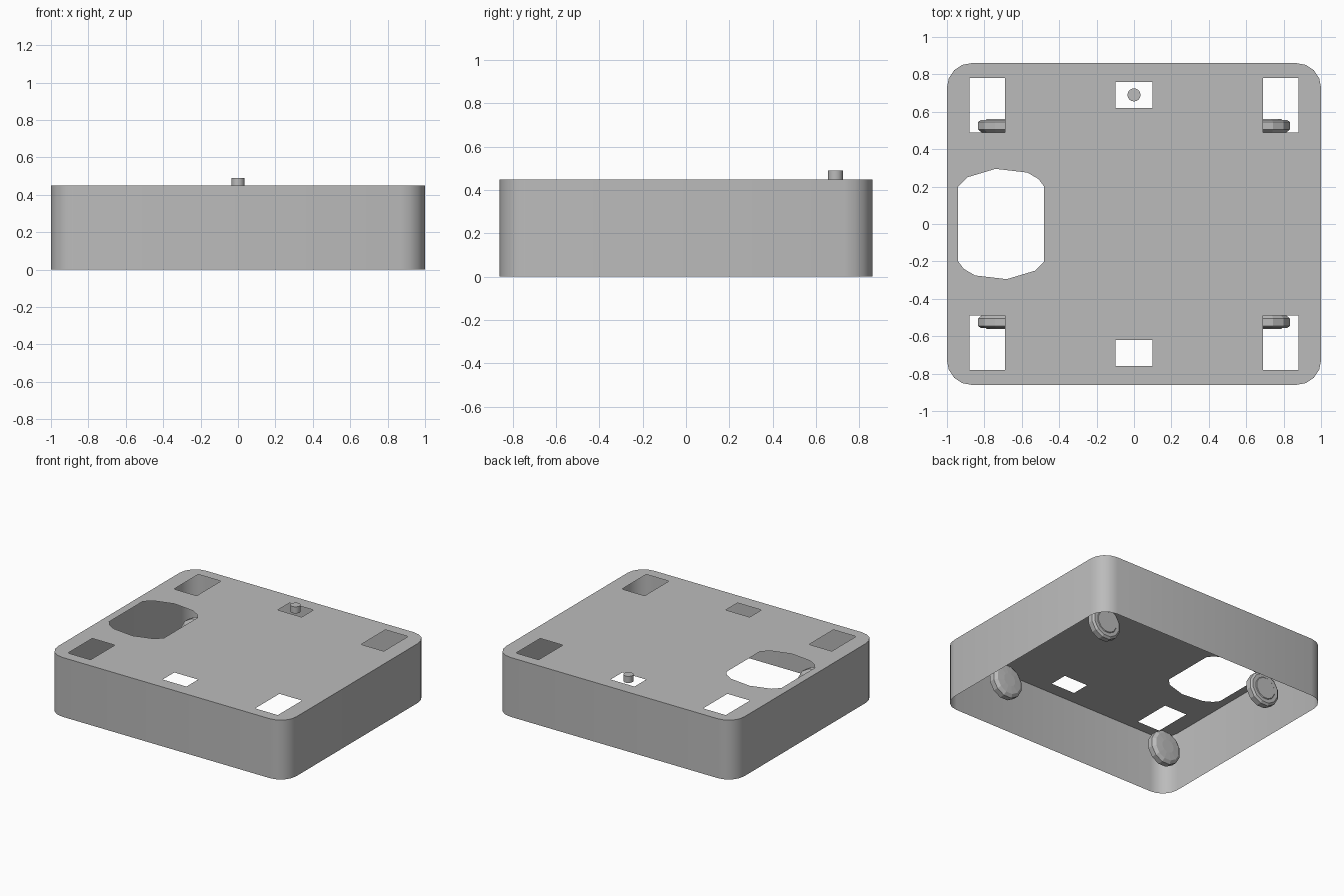
import bpy, bmesh, math
from mathutils import Matrix, Vector

cube = bpy.data.objects.get("Cube")
if cube:
    bpy.data.objects.remove(cube, do_unlink=True)

grey = bpy.data.materials.new("plain_grey")
grey.use_nodes = True
grey.diffuse_color = (0.5, 0.5, 0.5, 1)
grey.node_tree.nodes["Principled BSDF"].inputs["Base Color"].default_value = (0.5, 0.5, 0.5, 1)

HALF_X, HALF_Y, HEIGHT, CORNER = 1.0, 0.86, 0.45, 0.13


def make_object(name, bm, smooth=False):
    mesh = bpy.data.meshes.new(name)
    bm.to_mesh(mesh)
    bm.free()
    obj = bpy.data.objects.new(name, mesh)
    bpy.context.collection.objects.link(obj)
    mesh.materials.append(grey)
    if smooth:
        bpy.ops.object.select_all(action='DESELECT')
        obj.select_set(True)
        bpy.context.view_layer.objects.active = obj
        bpy.ops.object.shade_smooth_by_angle(angle=math.radians(35))
    return obj


def loop(bm, points, z):
    """Closed ring of edges at height z."""
    verts = [bm.verts.new((x, y, z)) for x, y in points]
    return [bm.edges.new((v, verts[(i + 1) % len(verts)])) for i, v in enumerate(verts)]


def rectangle(cx, cy, w, d):
    return [(cx + sx * w / 2, cy + sy * d / 2)
            for sx, sy in ((-1, -1), (1, -1), (1, 1), (-1, 1))]


def rounded_outline(segments=4):
    points = []
    for quarter, (sx, sy) in enumerate(((1, 1), (-1, 1), (-1, -1), (1, -1))):
        for i in range(segments + 1):
            a = (quarter + i / segments) * math.pi / 2
            points.append((sx * (HALF_X - CORNER) + CORNER * math.cos(a),
                           sy * (HALF_Y - CORNER) + CORNER * math.sin(a)))
    return points


def lathe(name, profile, sides, matrix, smooth=False):
    """Turn (radius, height) pairs about the local z axis and cap both ends."""
    bm = bmesh.new()
    rings = [[bm.verts.new((r * math.cos(math.tau * i / sides),
                            r * math.sin(math.tau * i / sides), h))
              for i in range(sides)] for r, h in profile]
    for low, high in zip(rings, rings[1:]):
        for i in range(sides):
            j = (i + 1) % sides
            bm.faces.new((low[i], low[j], high[j], high[i]))
    bm.faces.new(rings[0][::-1])
    bm.faces.new(rings[-1])
    bm.transform(matrix)
    bmesh.ops.recalc_face_normals(bm, faces=bm.faces)
    return make_object(name, bm, smooth)


# Thin open-bottomed shell: pierced top with walls dropped from its outline
bm = bmesh.new()
outline = loop(bm, rounded_outline(), HEIGHT)
edges = list(outline)
for side in (-1, 1):
    edges += loop(bm, rectangle(0, side * 0.69, 0.2, 0.14), HEIGHT)
    for end in (-1, 1):
        edges += loop(bm, rectangle(side * 0.785, end * 0.635, 0.19, 0.29), HEIGHT)

# Large faceted side opening, made of one half turned about its centre
half = [(-0.94, 0.2), (-0.89, 0.25), (-0.74, 0.295),
        (-0.57, 0.275), (-0.51, 0.24), (-0.48, 0.2)]
edges += loop(bm, half + [(-1.42 - x, -y) for x, y in half], HEIGHT)

bmesh.ops.triangle_fill(bm, use_beauty=True, edges=edges, normal=(0, 0, 1))
walls = bmesh.ops.extrude_edge_only(bm, edges=outline)
for v in walls["geom"]:
    if isinstance(v, bmesh.types.BMVert):
        v.co.z = 0
bmesh.ops.recalc_face_normals(bm, faces=bm.faces)
if any(f.normal.z < -0.9 for f in bm.faces):
    bmesh.ops.reverse_faces(bm, faces=bm.faces)
make_object("shell", bm, smooth=True)

# Small pin in the rear slot
lathe("top_pin", [(0.035, 0.44), (0.035, 0.49)], 16,
      Matrix.Translation((0, 0.69, 0)), smooth=True)

# Wheels under the corners, with bevelled rims and raised hubs
wheel = [(0.05, -0.045), (0.105, -0.04), (0.128, -0.022), (0.128, 0.018),
         (0.112, 0.03), (0.085, 0.03), (0.08, 0.034)]
for end, end_name in ((-1, "front"), (1, "back")):
    for side, side_name in ((-1, "right"), (1, "left")):
        turn = Matrix.Rotation(-end * math.pi / 2, 4, 'X')
        spin = Matrix.Rotation(math.pi / 12, 4, 'Z')
        place = Matrix.Translation(Vector((side * 0.71, end * 0.527, 0.132)))
        lathe(f"{end_name}_{side_name}_wheel", wheel, 12, place @ turn @ spin)
